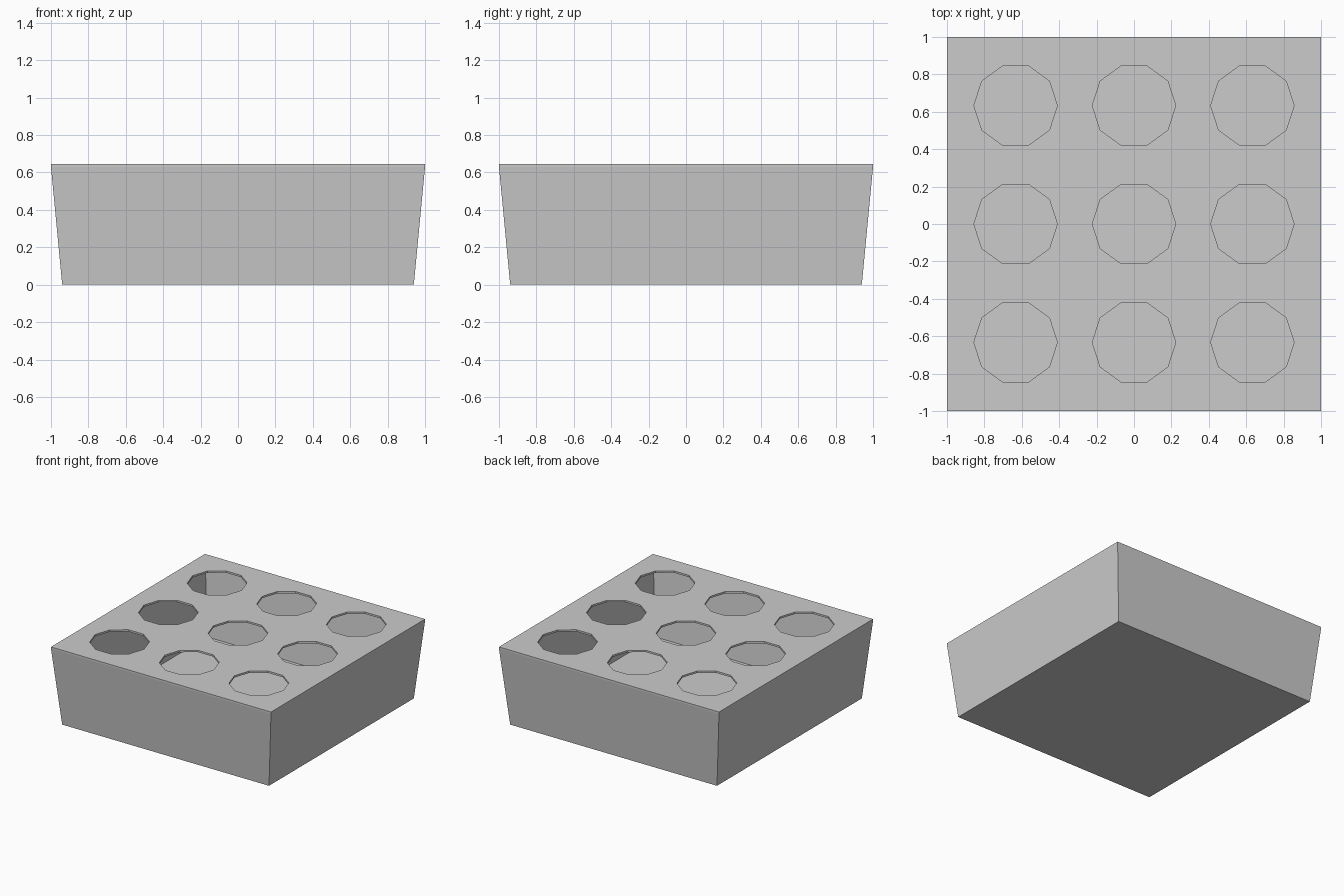
import bpy, bmesh, math

if "Cube" in bpy.data.objects:
    bpy.data.objects.remove(bpy.data.objects["Cube"])

HEIGHT, LID = 0.645, 0.015      # overall height, lid thickness
TOP, BASE = 1.0, 0.94           # half widths at the rim and at the floor
PITCH, RADIUS, SIDES = 0.633, 0.223, 10

grey = bpy.data.materials.new("plain_grey")
grey.use_nodes = True
colour = (0.6, 0.6, 0.6, 1)
grey.diffuse_color = colour
grey.node_tree.nodes["Principled BSDF"].inputs["Base Color"].default_value = colour


def finish(name, bm, thickness):
    """Turn a sheet into a flat-shaded object with thickness behind its normals."""
    mesh = bpy.data.meshes.new(name)
    bm.to_mesh(mesh)
    bm.free()
    mesh.materials.append(grey)
    obj = bpy.data.objects.new(name, mesh)
    bpy.context.collection.objects.link(obj)
    solid = obj.modifiers.new("thickness", 'SOLIDIFY')
    solid.thickness = thickness
    solid.offset = -1
    solid.use_even_offset = True


def add_loop(bm, points, z):
    """Add a closed ring of edges."""
    verts = [bm.verts.new((x, y, z)) for x, y in points]
    for i, v in enumerate(verts):
        bm.edges.new((verts[i - 1], v))
    return verts


def square(half):
    return [(-half, -half), (half, -half), (half, half), (-half, half)]


# Tapered open box
bm = bmesh.new()
floor = add_loop(bm, square(BASE), 0)
rim = add_loop(bm, square(TOP), HEIGHT - LID)
bm.faces.new(floor[::-1])
for i in range(4):
    bm.faces.new((floor[i - 1], floor[i], rim[i], rim[i - 1]))
finish("tapered_box", bm, 0.006)

# Flat lid with a three by three grid of ten-sided holes
bm = bmesh.new()
add_loop(bm, square(TOP), HEIGHT)
for row in (-1, 0, 1):
    for col in (-1, 0, 1):
        ring = []
        for k in range(SIDES):
            a = math.tau * k / SIDES
            ring.append((col * PITCH + RADIUS * math.cos(a),
                         row * PITCH + RADIUS * math.sin(a)))
        add_loop(bm, ring, HEIGHT)
bmesh.ops.triangle_fill(bm, use_beauty=True, edges=bm.edges[:], normal=(0, 0, 1))
for face in bm.faces:
    face.normal_update()
    if face.normal.z < 0:
        face.normal_flip()
finish("lid_with_holes", bm, LID)
